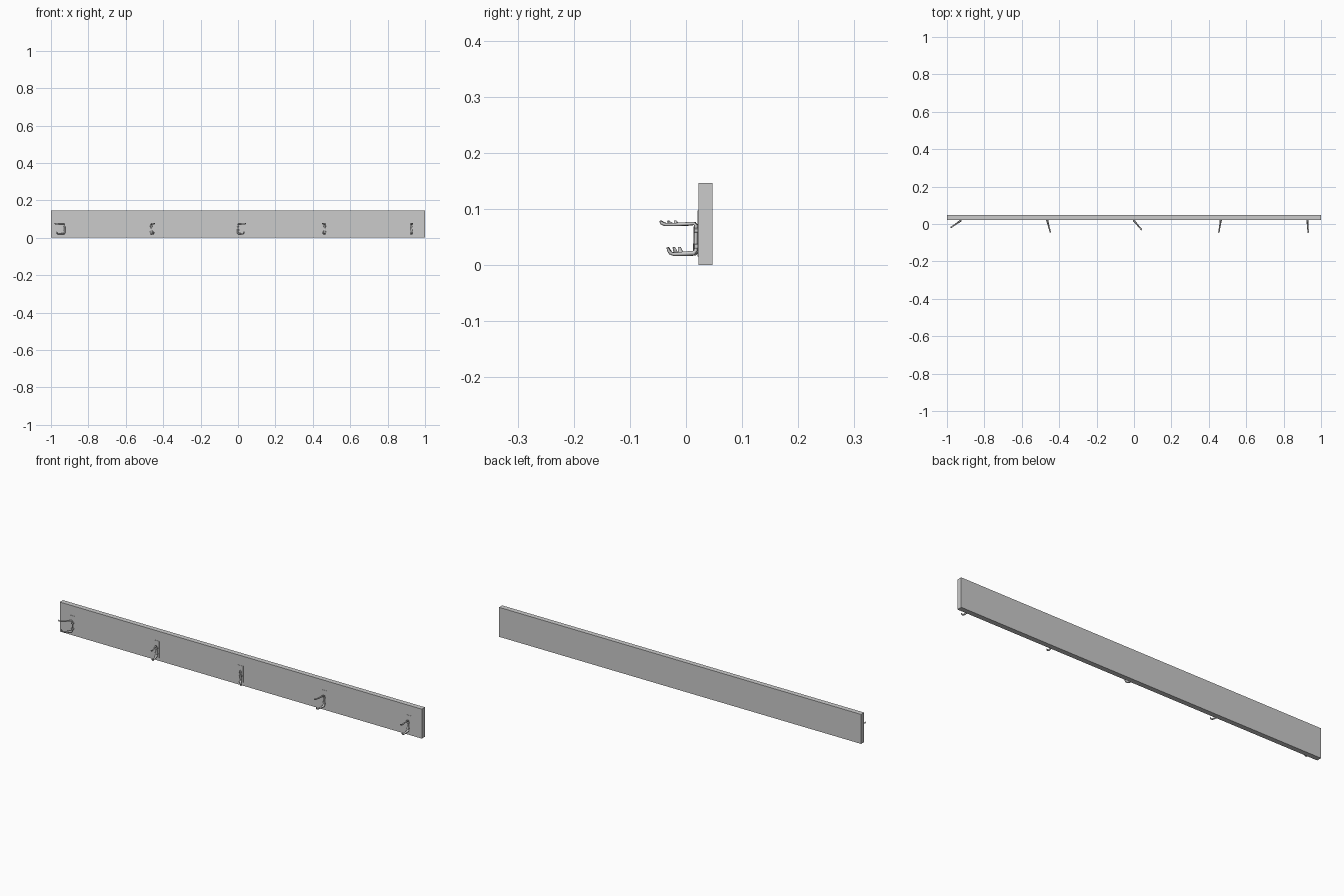
import bpy, bmesh, math
from mathutils import Vector, Matrix

if "Cube" in bpy.data.objects:
    bpy.data.objects.remove(bpy.data.objects["Cube"])

PIVOT_Y = 0.0175


def box(name, x0, x1, y0, y1, z0, z1, bevel=0.0):
    bm = bmesh.new()
    bmesh.ops.create_cube(bm, size=1)
    bmesh.ops.scale(bm, vec=(x1 - x0, y1 - y0, z1 - z0), verts=bm.verts)
    bmesh.ops.translate(bm, vec=((x0 + x1) / 2, (y0 + y1) / 2, (z0 + z1) / 2), verts=bm.verts)
    if bevel:
        bmesh.ops.bevel(bm, geom=bm.edges[:], offset=bevel, segments=1, affect='EDGES')
    me = bpy.data.meshes.new(name)
    bm.to_mesh(me)
    bm.free()
    ob = bpy.data.objects.new(name, me)
    bpy.context.collection.objects.link(ob)
    return ob


def sweep(bm, path, sides=10):
    """Sweep an oval section along (forward, z, half width, half thickness) points."""
    pts = [Vector((0, -p[0], p[1])) for p in path]
    rings = []
    for i, p in enumerate(pts):
        t = (pts[min(i + 1, len(pts) - 1)] - pts[max(i - 1, 0)]).normalized()
        n = t.cross(Vector((1, 0, 0)))
        w, h = path[i][2], path[i][3]
        rings.append([bm.verts.new(p + Vector((1, 0, 0)) * w * math.cos(a) + n * h * math.sin(a))
                      for a in (2 * math.pi * (k + 0.5) / sides for k in range(sides))])
    for a, b in zip(rings, rings[1:]):
        for k in range(sides):
            j = (k + 1) % sides
            bm.faces.new((a[k], a[j], b[j], b[k]))
    bm.faces.new(rings[0])
    bm.faces.new(rings[-1])


# Board
box("board", -1, 1, 0.022, 0.047, 0, 0.147)

# Double hook: upper arm, upright and lower arm in one sweep
hook_bm = bmesh.new()
sweep(hook_bm, [
    (0.064, 0.079, 0.003, 0.0015), (0.061, 0.075, 0.0045, 0.0028),
    (0.055, 0.0725, 0.004, 0.003), (0.040, 0.0725, 0.0035, 0.003),
    (0.020, 0.0735, 0.0035, 0.003), (0.004, 0.0745, 0.004, 0.003),
    (0.000, 0.0715, 0.004, 0.003), (0.000, 0.050, 0.0045, 0.003),
    (0.000, 0.026, 0.006, 0.003), (0.004, 0.0215, 0.006, 0.0045),
    (0.020, 0.0205, 0.0045, 0.004), (0.040, 0.0195, 0.004, 0.003),
    (0.046, 0.022, 0.004, 0.003), (0.049, 0.027, 0.0045, 0.0026),
    (0.051, 0.032, 0.003, 0.0015)])
bmesh.ops.recalc_face_normals(hook_bm, faces=hook_bm.faces)
for f in hook_bm.faces:
    f.smooth = len(f.verts) == 4
hook_mesh = bpy.data.meshes.new("hook")
hook_bm.to_mesh(hook_mesh)
hook_bm.free()

# Five swivelled hooks on their back plates
swing = [-55, 14.5, 40, -9, 4]
for i, deg in enumerate(swing):
    x = -0.927 + i * 0.4635
    box(f"plate_{i + 1}", x - 0.014, x + 0.014, 0.0205, 0.0225, 0.016, 0.098)
    for z in (0.034, 0.062):
        box(f"pivot_bracket_{i + 1}", x - 0.006, x + 0.006, 0.0145, 0.0215, z - 0.004, z + 0.004, 0.001)
    hook = bpy.data.objects.new(f"hook_{i + 1}", hook_mesh)
    hook.matrix_world = Matrix.Translation((x, PIVOT_Y, 0)) @ Matrix.Rotation(math.radians(deg), 4, 'Z')
    bpy.context.collection.objects.link(hook)
